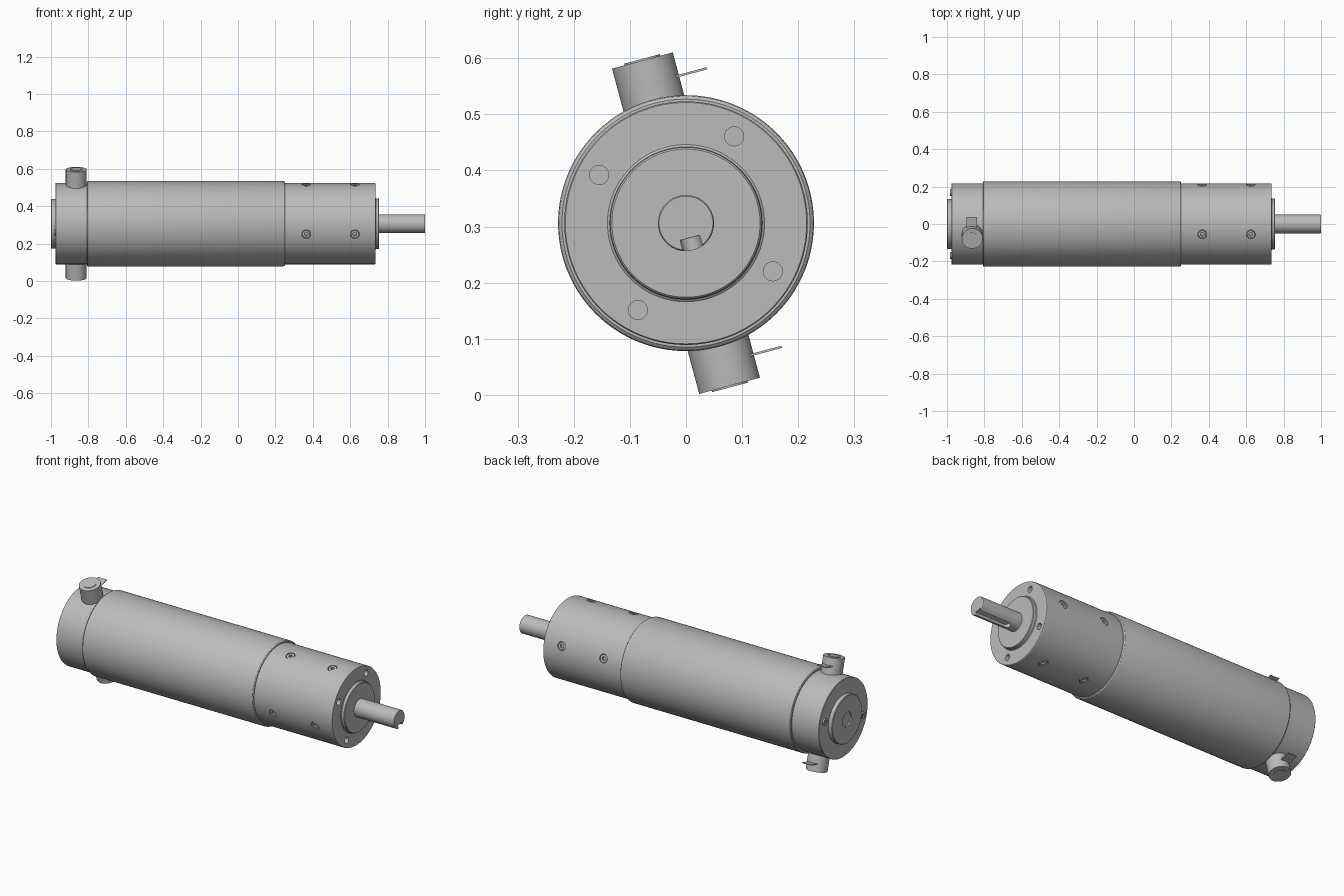
import bpy, bmesh, math
from mathutils import Vector, Matrix

if "Cube" in bpy.data.objects:
    bpy.data.objects.remove(bpy.data.objects["Cube"], do_unlink=True)

AXIS_Z = 0.306
TILT = math.radians(15)

steel = bpy.data.materials.new("grey metal")
steel.use_nodes = True
GREY = (0.5, 0.5, 0.5, 1)
steel.diffuse_color = GREY
steel.node_tree.nodes["Principled BSDF"].inputs["Base Color"].default_value = GREY


def radial(angle):
    """Unit direction around the motor axis, angle measured from +y towards +z."""
    return Vector((0, math.cos(angle), math.sin(angle)))


def at(x, angle=0.0, r=0.0):
    return Vector((x, 0, AXIS_Z)) + radial(angle) * r


def add(name, bm):
    bmesh.ops.recalc_face_normals(bm, faces=bm.faces)
    mesh = bpy.data.meshes.new(name)
    bm.to_mesh(mesh)
    bm.free()
    mesh.materials.append(steel)
    ob = bpy.data.objects.new(name, mesh)
    bpy.context.collection.objects.link(ob)
    return ob


def lathe(name, profile, steps=128):
    """Spin (x, radius) points around the motor axis."""
    bm = bmesh.new()
    verts = [bm.verts.new((x, 0, AXIS_Z + r)) for x, r in profile]
    edges = [bm.edges.new(pair) for pair in zip(verts, verts[1:])]
    bmesh.ops.spin(bm, geom=verts + edges, cent=(0, 0, AXIS_Z), axis=(1, 0, 0),
                   angle=math.tau, steps=steps)
    bmesh.ops.remove_doubles(bm, verts=bm.verts, dist=1e-5)
    return add(name, bm)


def rod(name, start, end, r, sides=32):
    d = end - start
    bm = bmesh.new()
    m = Matrix.Translation((start + end) / 2) @ d.to_track_quat('Z', 'Y').to_matrix().to_4x4()
    bmesh.ops.create_cone(bm, cap_ends=True, segments=sides, radius1=r, radius2=r,
                          depth=d.length, matrix=m)
    return add(name, bm)


def box(name, centre, size, angle):
    """Box whose local y points along the radial angle."""
    bm = bmesh.new()
    m = Matrix.Translation(centre) @ Matrix.Rotation(angle, 4, 'X') @ Matrix.Diagonal((*size, 1))
    bmesh.ops.create_cube(bm, size=1, matrix=m)
    return add(name, bm)


def cut(target, cutters):
    bpy.context.view_layer.objects.active = target
    for c in cutters:
        c.hide_render = True
        mod = target.modifiers.new("cut", 'BOOLEAN')
        mod.operation, mod.solver, mod.object = 'DIFFERENCE', 'EXACT', c
        bpy.ops.object.modifier_apply(modifier=mod.name)
        bpy.data.objects.remove(c, do_unlink=True)


# Motor tube with rounded rims
lathe("motor_body", [(-0.808, 0), (-0.808, 0.225), (-0.804, 0.228), (0.242, 0.228),
                     (0.248, 0.226), (0.252, 0.221), (0.252, 0)])

# Rear cover with raised bearing boss and shallow centre recess
lathe("rear_cover", [(-0.992, 0), (-0.992, 0.04), (-1, 0.04), (-1, 0.13), (-0.997, 0.133),
                     (-0.976, 0.133), (-0.976, 0.215), (-0.974, 0.217), (-0.8, 0.217), (-0.8, 0)])

# Gearbox housing with front boss
gearbox = lathe("gearbox", [(0.24, 0), (0.24, 0.217), (0.732, 0.217), (0.735, 0.215),
                            (0.735, 0.14), (0.738, 0.136), (0.752, 0.135), (0.755, 0.132),
                            (0.755, 0)])
holes = []
for i in range(4):
    a = math.radians(61 + 90 * i)
    holes.append(rod("mount_hole", at(0.68, a, 0.177), at(0.8, a, 0.177), 0.017))
    a = TILT + i * math.pi / 2
    for x in (0.365, 0.625):
        holes.append(rod("screw_hole", at(x, a, 0.2), at(x, a, 0.25), 0.024))
cut(gearbox, holes)

# Socket screws sunk into the gearbox side
for i in range(4):
    a = TILT + i * math.pi / 2
    for x in (0.365, 0.625):
        screw = rod("side_screw", at(x, a, 0.195), at(x, a, 0.214), 0.021)
        cut(screw, [rod("socket", at(x, a, 0.204), at(x, a, 0.23), 0.011, 6)])

# Output shaft with a keyway that has a rounded inner end
shaft = lathe("output_shaft", [(0.74, 0), (0.74, 0.05), (0.997, 0.05), (1, 0.048), (1, 0)], 64)
down = TILT - math.pi / 2
cut(shaft, [box("key_slot", at(0.92, down, 0.06), (0.2, 0.066, 0.036), down),
            rod("key_slot_end", at(0.82, down, 0.0275), at(0.82, down, 0.09), 0.018)])

# Rear cover screws
for a in (TILT, TILT + math.pi):
    screw = rod("rear_screw", at(-0.97, a, 0.174), at(-0.985, a, 0.174), 0.018)
    cut(screw, [rod("socket", at(-0.979, a, 0.174), at(-0.99, a, 0.174), 0.009, 6)])

# Brush holders with flat terminals, on opposite sides
side = radial(TILT)
for a, label in ((TILT + math.pi / 2, "upper"), (TILT - math.pi / 2, "lower")):
    rod(label + "_brush_holder", at(-0.865, a, 0.15), at(-0.865, a, 0.3), 0.056, 64)
    rod(label + "_brush_cap", at(-0.865, a, 0.29), at(-0.865, a, 0.303), 0.033, 48)
    box(label + "_terminal", at(-0.867, a, 0.257) + side * 0.075, (0.055, 0.066, 0.004), TILT)

# Smooth curved walls, crisp edges
bpy.ops.object.select_all(action='DESELECT')
for ob in bpy.context.scene.objects:
    if ob.type == 'MESH' and steel.name in ob.data.materials:
        ob.select_set(True)
        bpy.context.view_layer.objects.active = ob
bpy.ops.object.shade_smooth_by_angle(angle=math.radians(30))
